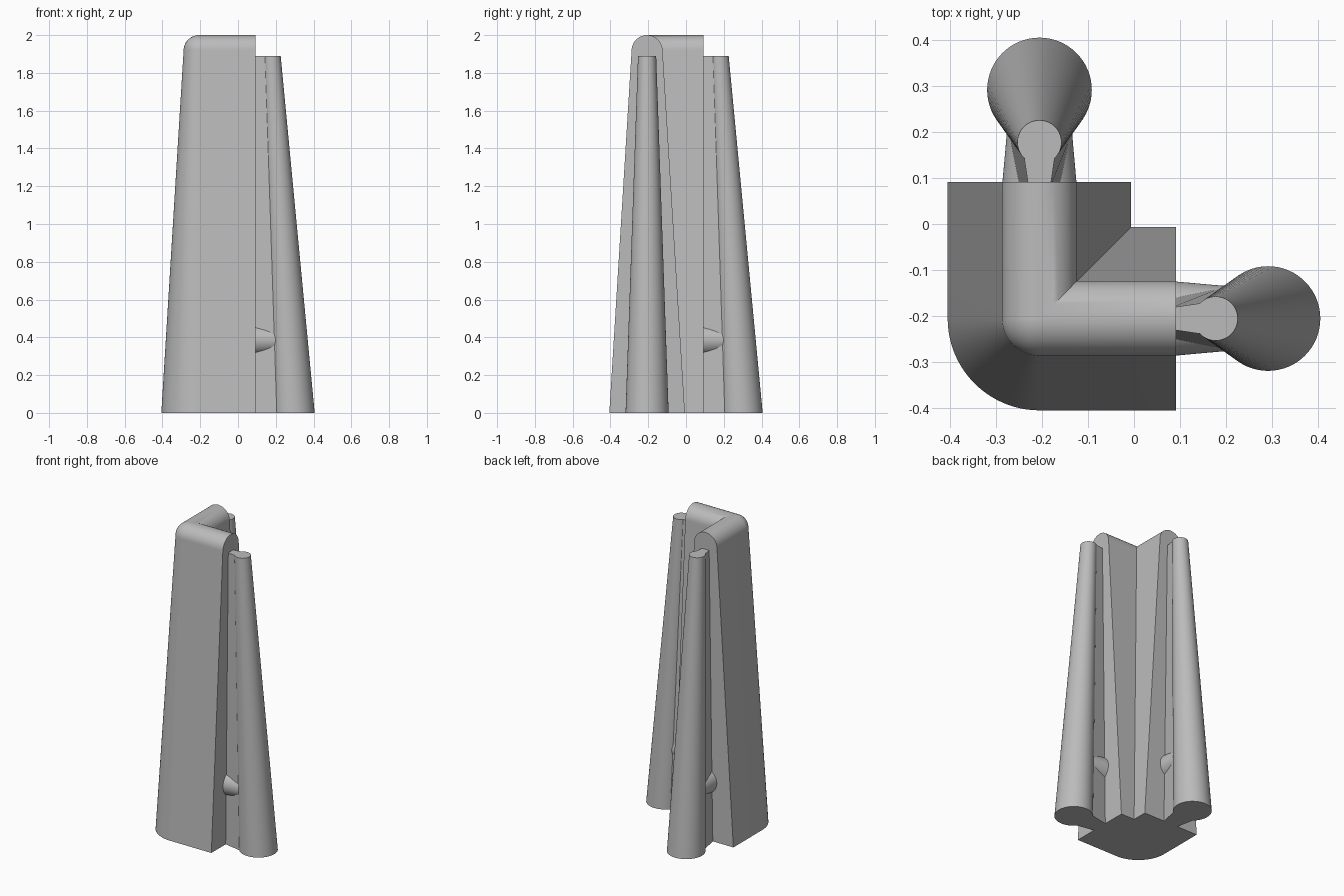
import bpy, bmesh, math
from mathutils import Matrix, Vector

cube = bpy.data.objects.get("Cube")
if cube:
    bpy.data.objects.remove(cube)

C = -0.206            # corner axis, shared by both wall arms
END = 0.092           # where each arm stops
BASE_W, TOP_R, HEIGHT = 0.2, 0.082, 2.0

grey = bpy.data.materials.new("concrete_grey")
grey.use_nodes = True
grey.diffuse_color = (0.5, 0.5, 0.5, 1)
grey.node_tree.nodes["Principled BSDF"].inputs["Base Color"].default_value = (0.5, 0.5, 0.5, 1)


def finish(name, bm):
    bmesh.ops.remove_doubles(bm, verts=bm.verts, dist=1e-5)
    bmesh.ops.recalc_face_normals(bm, faces=bm.faces)
    mesh = bpy.data.meshes.new(name)
    bm.to_mesh(mesh)
    bm.free()
    obj = bpy.data.objects.new(name, mesh)
    bpy.context.collection.objects.link(obj)
    mesh.materials.append(grey)
    bpy.ops.object.select_all(action="DESELECT")
    obj.select_set(True)
    bpy.context.view_layer.objects.active = obj
    bpy.ops.object.shade_smooth_by_angle(angle=math.radians(30))
    return obj


def loft(bm, rings):
    """Skin closed rings of equal length and cap both ends."""
    rows = [[bm.verts.new(p) for p in ring] for ring in rings]
    n = len(rows[0])
    for a, b in zip(rows, rows[1:]):
        for i in range(n):
            j = (i + 1) % n
            bm.faces.new((a[i], a[j], b[j], b[i]))
    bm.faces.new(rows[0])
    bm.faces.new(rows[-1])


# Corner wall: tapered round-topped section, swept round outside, mitred inside
section = [(BASE_W, 0)]
for k in range(25):
    a = math.pi * k / 24
    section.append((TOP_R * math.cos(a), HEIGHT - TOP_R + TOP_R * math.sin(a)))
section.append((-BASE_W, 0))

stations = [(C, END, math.pi)]
stations += [(C, C, math.pi * (1 + k / 48)) for k in range(25)]
stations += [(END, C, math.pi * 1.5)]


def wall_ring(x, y, angle):
    ring = []
    for u, z in section:
        if u < 0 and x == y:
            ring.append((x - u, y - u, z))
        else:
            ring.append((x + u * math.cos(angle), y + u * math.sin(angle), z))
    return ring


bm = bmesh.new()
loft(bm, [wall_ring(*s) for s in stations])
# drop slivers where the inner side collapses to the mitre line
bmesh.ops.remove_doubles(bm, verts=bm.verts, dist=1e-5)
bmesh.ops.dissolve_degenerate(bm, edges=bm.edges, dist=1e-6)
finish("corner_wall", bm)

# Leaning post, web and round boss, built on the +x arm and mirrored across the diagonal
POST_TOP = 1.89
SWAP = Matrix(((0, 1, 0, 0), (1, 0, 0, 0), (0, 0, 1, 0), (0, 0, 0, 1)))


def circle(center, radius, axis, n=64):
    pts = []
    for k in range(n):
        a = math.tau * k / n
        c, s = radius * math.cos(a), radius * math.sin(a)
        pts.append(Vector(center) + Vector((c, s, 0) if axis == "z" else (0, c, s)))
    return pts


def web_ring(z, wall_w, post_x, post_w):
    return [(END - 0.01, C - wall_w, z), (post_x, C - post_w, z),
            (post_x, C + post_w, z), (END - 0.01, C + wall_w, z)]


parts = {
    "post": [circle((0.292, C, 0), 0.114, "z"),
             circle((0.178, C, POST_TOP), 0.048, "z")],
    "web": [web_ring(0, 0.05, 0.206, 0.074),
            web_ring(POST_TOP, 0.024, 0.143, 0.033)],
    "boss": [circle((END - 0.005, C, 0.385), 0.081, "x"),
             circle((0.21, C, 0.385), 0.07, "x")],
}
for side in ("left", "back"):
    for part, rings in parts.items():
        bm = bmesh.new()
        loft(bm, rings)
        if side == "back":
            bm.transform(SWAP)
        finish(f"{side}_{part}", bm)
